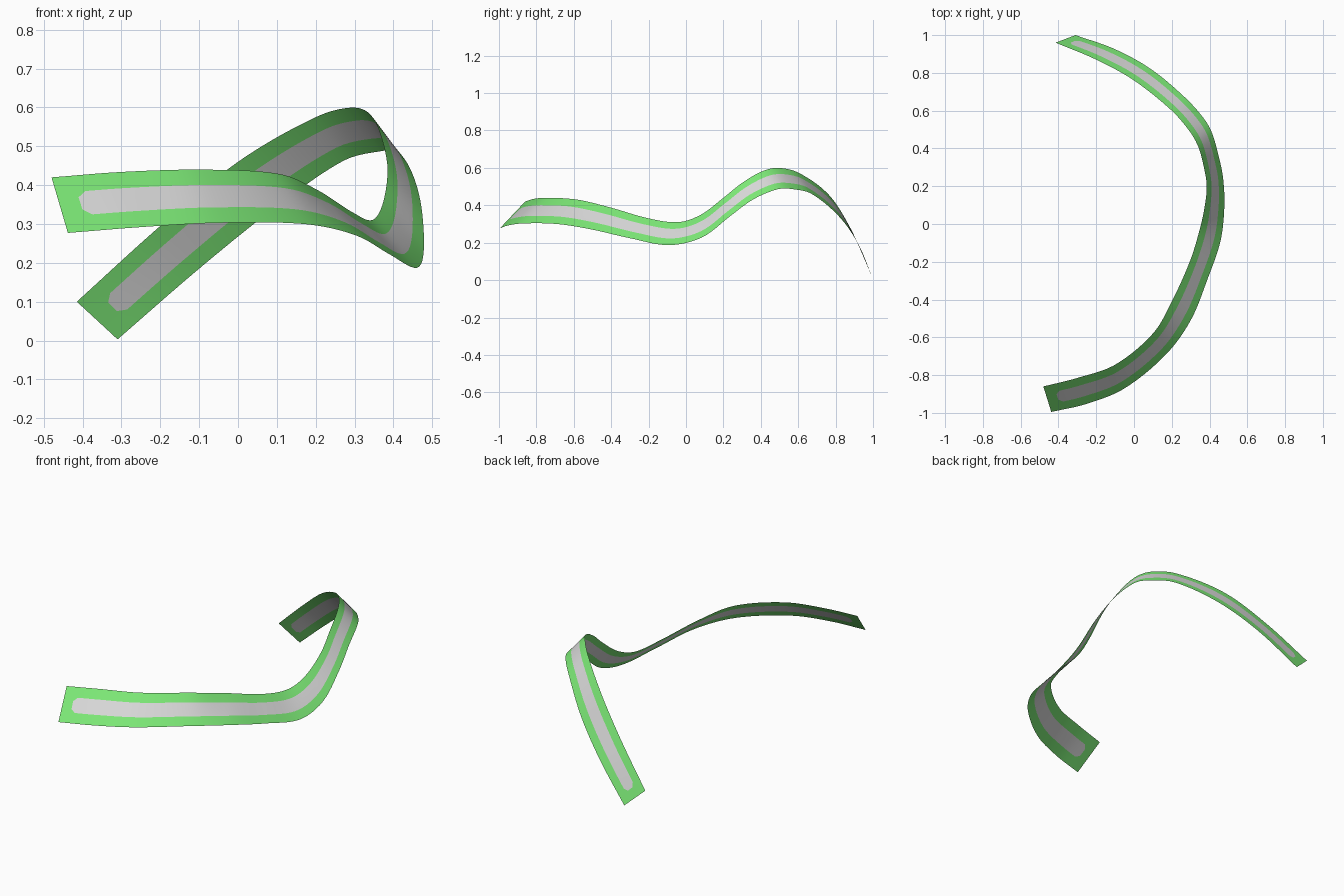
import bpy, bmesh
from mathutils import Vector

if "Cube" in bpy.data.objects:
    bpy.data.objects.remove(bpy.data.objects["Cube"])

def material(name, rgb):
    m = bpy.data.materials.new(name)
    m.diffuse_color = (*rgb, 1)
    m.use_nodes = True
    m.node_tree.nodes["Principled BSDF"].inputs["Base Color"].default_value = m.diffuse_color
    return m

green = material("ribbon green", (0.20, 0.80, 0.18))
grey = material("stripe grey", (0.68, 0.68, 0.68))

# Paired points along the ribbon: inner/upper edge, outer/lower edge
RAILS = [
    (-.48, -.86, .42, -.438, -.995, .277), (-.30, -.815, .434, -.25, -.952, .292),
    (-.10, -.745, .44, -.05, -.87, .303), (.10, -.58, .43, .17, -.69, .30),
    (.20, -.41, .39, .30, -.51, .272), (.295, -.20, .33, .39, -.29, .222),
    (.345, -.04, .31, .458, -.09, .187), (.372, .08, .35, .478, .085, .228),
    (.385, .20, .44, .472, .24, .345), (.37, .30, .52, .448, .36, .432),
    (.34, .41, .583, .41, .49, .486), (.295, .49, .60, .365, .565, .487),
    (.20, .60, .575, .27, .67, .462), (0, .76, .46, .09, .82, .338),
    (-.20, .87, .295, -.10, .925, .185), (-.415, .96, .10, -.31, 1.0, .003)]
A = [Vector(r[:3]) for r in RAILS]
B = [Vector(r[3:]) for r in RAILS]

# Arc length of the middle line
S = [0.0]
for i in range(1, len(A)):
    S.append(S[-1] + ((A[i] + B[i]) / 2 - (A[i-1] + B[i-1]) / 2).length)
L = S[-1]

def tangent(P, i):
    a, b = max(i - 1, 0), min(i + 1, len(P) - 1)
    return (P[b] - P[a]) / (S[b] - S[a])

def rail(P, s):
    """Smooth (Hermite) point on one edge at arc length s."""
    i = 0
    while i < len(S) - 2 and s > S[i + 1]:
        i += 1
    h = S[i + 1] - S[i]
    t = (s - S[i]) / h
    return (P[i] * (2*t**3 - 3*t**2 + 1) + tangent(P, i) * h * (t**3 - 2*t**2 + t)
            + P[i+1] * (3*t**2 - 2*t**3) + tangent(P, i + 1) * h * (t**3 - t**2))

# Rows along the ribbon (with clipped stripe ends) and columns across it
START, CHAMFER, N = .055, .022, 100
lo, hi = START + CHAMFER, L - START - CHAMFER
rows = [0, START] + [lo + (hi - lo) * k / N for k in range(N + 1)] + [L - START, L]
cols = [0, .15, .29, .39, .61, .71, .85, 1]

bm = bmesh.new()
grid = [[bm.verts.new(rail(A, s).lerp(rail(B, s), c)) for c in cols] for s in rows]

def face(verts, idx):
    f = bm.faces.new(verts)
    f.material_index = idx
    f.smooth = True

last = len(rows) - 2
for j in range(last + 1):
    for c in range(len(cols) - 1):
        a, b = grid[j][c], grid[j][c + 1]
        d, e = grid[j + 1][c], grid[j + 1][c + 1]
        if j in (1, last - 1) and c in (2, 4):
            # clipped stripe corner: one green and one grey triangle
            if (j == 1) == (c == 2):
                face((a, d, b), 0 if j == 1 else 1)
                face((b, d, e), 1 if j == 1 else 0)
            else:
                face((a, d, e), 1 if j == 1 else 0)
                face((a, e, b), 0 if j == 1 else 1)
        else:
            face((a, d, e, b), 1 if 0 < j < last and 2 <= c <= 4 else 0)

# Make the normals face outward (towards +x at the right-hand bend)
bm.normal_update()
bend = max(bm.faces, key=lambda f: f.calc_center_median().x)
if bend.normal.x < 0:
    bmesh.ops.reverse_faces(bm, faces=bm.faces[:])

mesh = bpy.data.meshes.new("ribbon")
bm.to_mesh(mesh)
bm.free()
mesh.materials.append(green)
mesh.materials.append(grey)
bpy.context.collection.objects.link(bpy.data.objects.new("ribbon", mesh))
